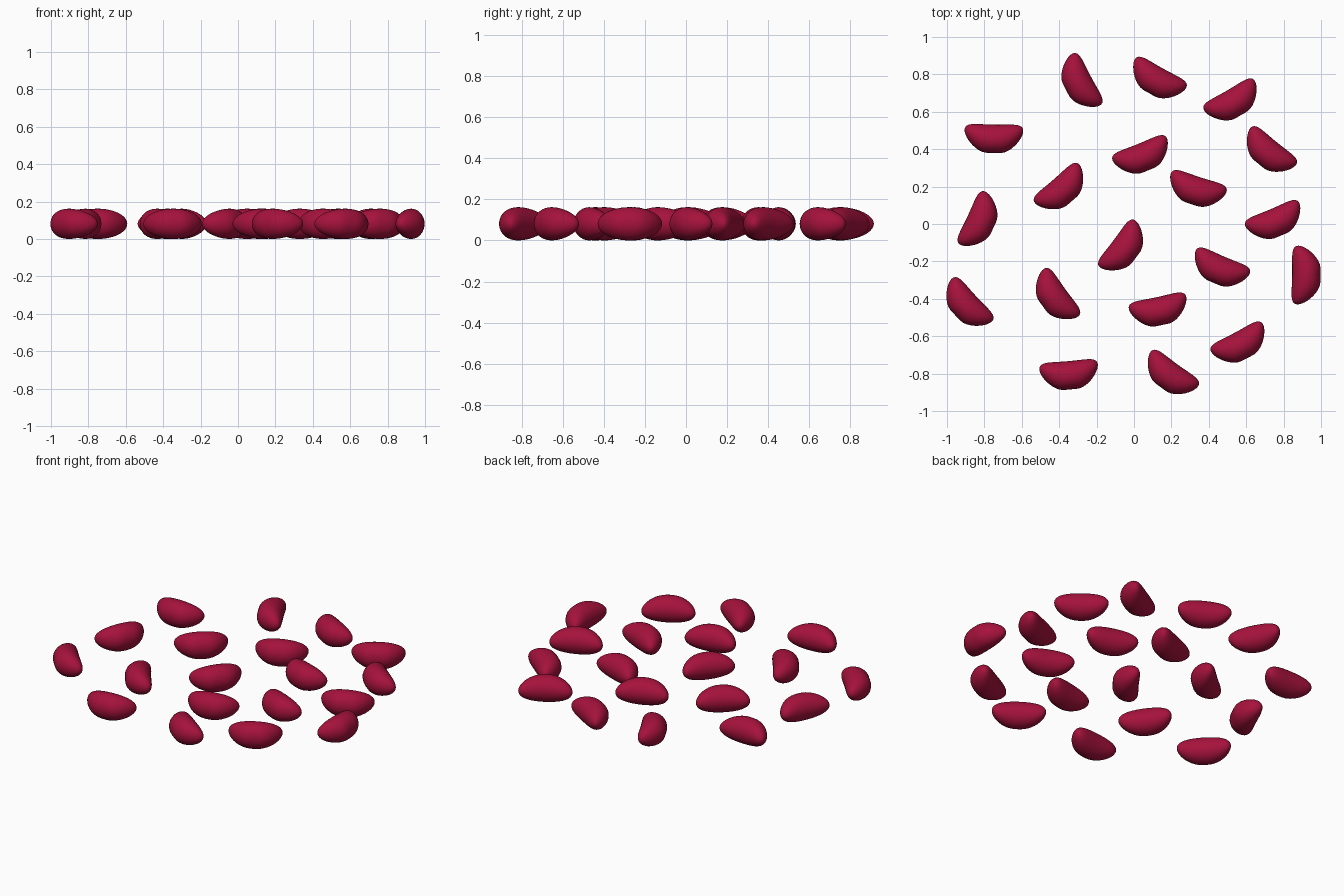
import bpy, bmesh
from math import radians, exp
from mathutils import Matrix

if "Cube" in bpy.data.objects:
    bpy.data.objects.remove(bpy.data.objects["Cube"])

HALF_LEN, RADIUS, BEND, DENT = 0.157, 0.081, 0.05, 0.011

mat = bpy.data.materials.new("bean_red")
mat.diffuse_color = (0.38, 0.006, 0.045, 1)
mat.use_nodes = True
mat.node_tree.nodes["Principled BSDF"].inputs["Base Color"].default_value = mat.diffuse_color

# centre x, centre y, heading in degrees (inner curve faces local +y)
BEANS = [
    (-0.278, 0.770, -62), (0.139, 0.783, -29), (0.513, 0.666, 30),
    (0.738, 0.401, -39), (-0.749, 0.457, -1), (0.032, 0.372, 22),
    (-0.404, 0.203, 41), (0.345, 0.190, -18), (-0.837, 0.029, 65),
    (0.741, 0.024, 23), (-0.072, -0.112, 53), (0.473, -0.230, -23),
    (0.920, -0.273, 89), (-0.406, -0.372, -54), (-0.877, -0.414, -47),
    (0.126, -0.457, 12), (0.553, -0.631, 28), (-0.350, -0.805, 5),
    (0.211, -0.791, -36),
]


def make_bean(index, cx, cy, heading):
    bm = bmesh.new()
    bmesh.ops.create_uvsphere(bm, u_segments=32, v_segments=24, radius=1,
                              matrix=Matrix.Rotation(radians(90), 4, 'Y'))
    # curved body with a shallow flattened patch on the outer side
    for v in bm.verts:
        x, y, z = v.co
        patch = DENT * exp(-(x / 0.3) ** 2) * max(0, -y)
        v.co = (x * HALF_LEN, y * RADIUS + BEND * x * x + patch, z * RADIUS)
    bmesh.ops.rotate(bm, verts=bm.verts, matrix=Matrix.Rotation(radians(heading), 3, 'Z'))
    # centre the footprint and rest it on the ground
    xs, ys, zs = zip(*(v.co for v in bm.verts))
    shift = (-(min(xs) + max(xs)) / 2, -(min(ys) + max(ys)) / 2, -min(zs))
    bmesh.ops.translate(bm, verts=bm.verts, vec=shift)
    for f in bm.faces:
        f.smooth = True
    me = bpy.data.meshes.new(f"bean_{index:02d}")
    bm.to_mesh(me)
    bm.free()
    me.materials.append(mat)
    ob = bpy.data.objects.new(me.name, me)
    ob.location = (cx, cy, 0)
    bpy.context.collection.objects.link(ob)


for i, bean in enumerate(BEANS, 1):
    make_bean(i, *bean)
